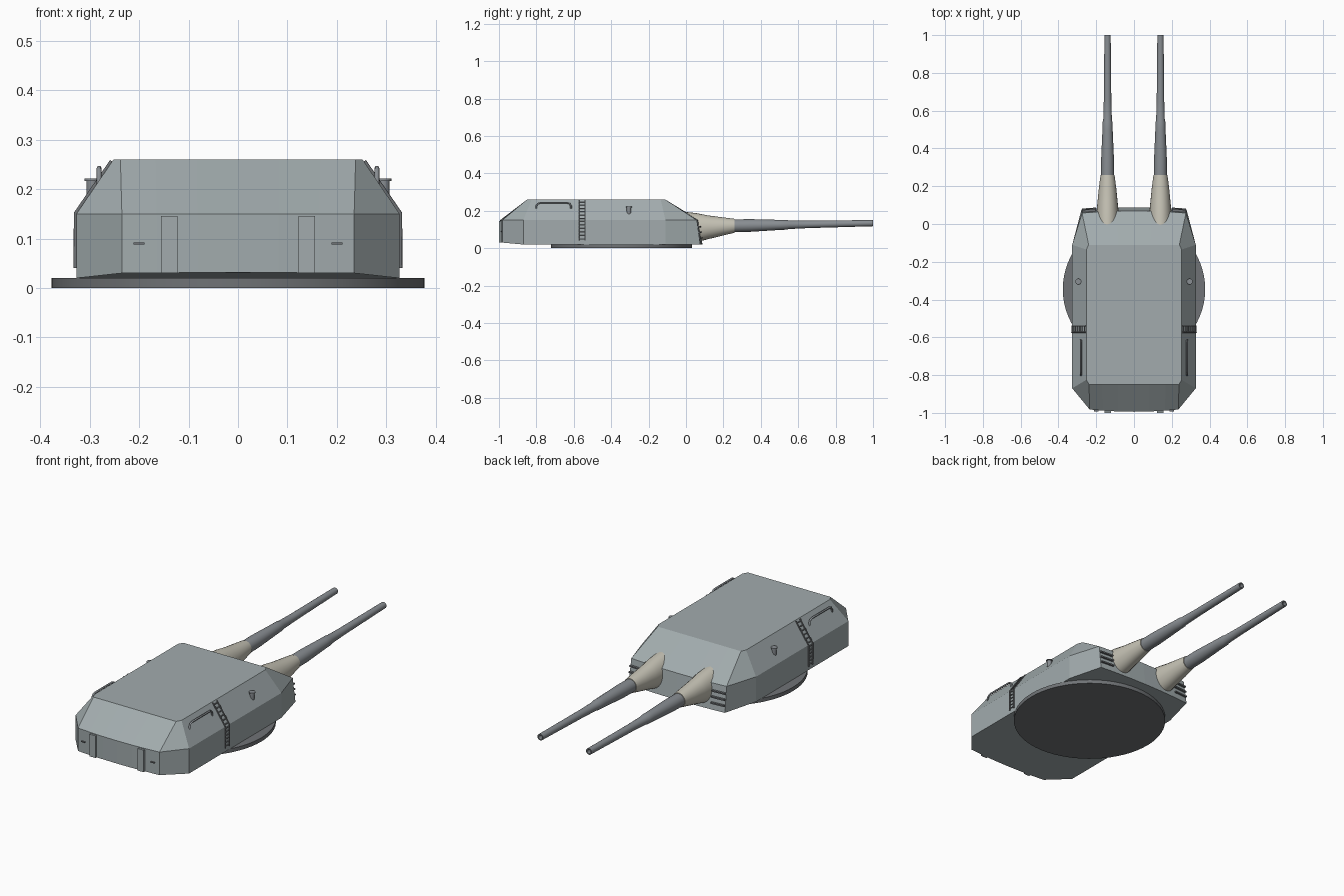
import bpy, bmesh, math
from mathutils import Vector

if "Cube" in bpy.data.objects:
    bpy.data.objects.remove(bpy.data.objects["Cube"])


def mat(name, c):
    m = bpy.data.materials.new(name)
    m.diffuse_color = (*c, 1)
    m.use_nodes = True
    m.node_tree.nodes["Principled BSDF"].inputs["Base Color"].default_value = m.diffuse_color
    return m


HULL = mat("hull_grey", (0.36, 0.41, 0.42))
DARK = mat("dark_grey", (0.16, 0.17, 0.18))
STEEL = mat("gun_grey", (0.25, 0.27, 0.29))
CANVAS = mat("canvas", (0.56, 0.54, 0.46))


def add_mesh(name, bm, m, smooth=False):
    bmesh.ops.recalc_face_normals(bm, faces=bm.faces)
    me = bpy.data.meshes.new(name)
    bm.to_mesh(me)
    bm.free()
    me.materials.append(m)
    ob = bpy.data.objects.new(name, me)
    bpy.context.collection.objects.link(ob)
    if smooth:
        bpy.context.view_layer.objects.active = ob
        bpy.ops.object.select_all(action='DESELECT')
        ob.select_set(True)
        bpy.ops.object.shade_smooth_by_angle(angle=math.radians(35))
    return ob


def loft(name, rings, m, smooth=False):
    """Skin a stack of equal-length closed rings and cap both ends."""
    bm = bmesh.new()
    vs = [[bm.verts.new(p) for p in r] for r in rings]
    n = len(vs[0])
    for a, b in zip(vs, vs[1:]):
        for i in range(n):
            j = (i + 1) % n
            bm.faces.new((a[i], a[j], b[j], b[i]))
    bm.faces.new(vs[0])
    bm.faces.new(vs[-1])
    return add_mesh(name, bm, m, smooth)


def box(name, center, size, m, rot=(0, 0, 0)):
    x, y, z = (s / 2 for s in size)
    ring = [(-x, -y), (x, -y), (x, y), (-x, y)]
    ob = loft(name, [[(*p, h) for p in ring] for h in (-z, z)], m)
    ob.location, ob.rotation_euler = center, rot
    return ob


def ellipse(x, y, z, rx, rz, n=24):
    return [(x + rx * math.cos(2 * math.pi * i / n), y,
             z + rz * math.sin(2 * math.pi * i / n)) for i in range(n)]


def disc(x, y, z, r, n=24):
    return [(x + r * math.cos(2 * math.pi * i / n),
             y + r * math.sin(2 * math.pi * i / n), z) for i in range(n)]


def tube(name, pts, r, m):
    cu = bpy.data.curves.new(name, 'CURVE')
    cu.dimensions = '3D'
    cu.bevel_depth, cu.bevel_resolution, cu.use_fill_caps = r, 1, True
    sp = cu.splines.new('POLY')
    sp.points.add(len(pts) - 1)
    for p, c in zip(sp.points, pts):
        p.co = (*c, 1)
    cu.materials.append(m)
    ob = bpy.data.objects.new(name, cu)
    bpy.context.collection.objects.link(ob)


def outline(corners, rear_bow, front_bow, zfun):
    """Mirrored turret outline: bowed rear, two side corners, bowed front."""
    rear, s1, s2, front = corners
    half = []
    for t in (0, 0.35, 0.7):
        half.append((rear[0] * t, rear[1] - rear_bow * (1 - t * t)))
    half += [rear, s1, s2, front]
    for t in (0.7, 0.35, 0):
        half.append((front[0] * t, front[1] + front_bow * (1 - t * t)))
    pts = half + [(-x, y) for x, y in half[-2:0:-1]]
    return [(x, y, zfun(y)) for x, y in pts]


# Turntable disc
loft("turntable", [disc(0, -0.345, z, 0.377, 64) for z in (0, 0.02)], DARK, True)

# Armoured gunhouse: floor, shoulder and roof outlines
floor = outline([(0.235, -0.982), (0.327, -0.87), (0.327, -0.11), (0.278, 0.076)],
                0.012, 0.012, lambda y: 0.02 + max(0, -0.87 - y) * 0.09)
shoulder = outline([(0.235, -0.982), (0.327, -0.87), (0.327, -0.11), (0.275, 0.058)],
                   0.012, 0.012, lambda y: 0.15)
roof = outline([(0.238, -0.85), (0.252, -0.825), (0.252, -0.135), (0.24, -0.11)],
               0, 0, lambda y: 0.26)
loft("gunhouse", [floor, shoulder, roof], HULL)

for side, s in (("right", 1), ("left", -1)):
    # Canvas blast bag
    bag = [(-0.03, .112, .06, .085), (0.06, .110, .059, .077), (0.12, .112, .053, .063),
           (0.19, .116, .046, .050), (0.26, .120, .037, .037)]
    loft("blast_bag_" + side, [ellipse(s * 0.14, y, z, rx, rz) for y, z, rx, rz in bag],
         CANVAS, True)

    # Tapered, slightly raised gun barrel with a hollow muzzle
    prof = [(0.24, .034), (0.34, .034), (0.50, .027), (0.54, .026), (0.55, .023),
            (0.65, .020), (1.0, .0165), (1.0, .011), (0.93, .011)]
    loft("gun_barrel_" + side,
         [ellipse(s * 0.14, y, .12 + (y - .26) * .019, r, r) for y, r in prof],
         STEEL, True)

    # Rear hatch and its handle
    box("rear_hatch_" + side, (s * 0.139, -0.985, 0.088), (0.034, 0.03, 0.115), HULL)
    box("rear_handle_" + side, (s * 0.20, -0.986, 0.09), (0.022, 0.014, 0.004), DARK)

    # Handrail on the sloped side
    x = s * 0.281
    tube("handrail_" + side,
         [(x, -0.80, .205), (x, -0.80, .226), (x, -0.793, .238), (x, -0.78, .243),
          (x, -0.635, .243), (x, -0.622, .238), (x, -0.615, .226), (x, -0.615, .205)],
         0.005, STEEL)

    # Periscope with a flared cap
    loft("periscope_" + side,
         [disc(s * 0.295, -0.305, z, r, 16) for z, r in
          ((.175, .009), (.19, .012), (.217, .012), (.217, .016), (.222, .016))],
         STEEL, True)

    # Ladder following the side wall and slope
    path = [Vector((s * .329, 0, .04)), Vector((s * .329, 0, .151)),
            Vector((s * .256, 0, .257))]
    for k, y in enumerate((-0.573, -0.54)):
        tube(f"ladder_rail_{side}_{k}", [(p.x, y, p.z) for p in path], 0.0035, DARK)
    for k in range(12):
        t = (k + 0.5) / 6
        p = path[int(t)].lerp(path[int(t) + 1], t % 1)
        tube(f"ladder_rung_{side}_{k}", [(p.x, -0.573, p.z), (p.x, -0.54, p.z)],
             0.003, DARK)

    # Step bars on the front corner
    for k, z in enumerate((0.055, 0.085, 0.115)):
        box(f"front_step_{side}_{k}", (s * 0.238, 0.078 - (z - .02) * .13, z),
            (0.075, 0.022, 0.007), DARK, (0, 0, -s * 0.07))
